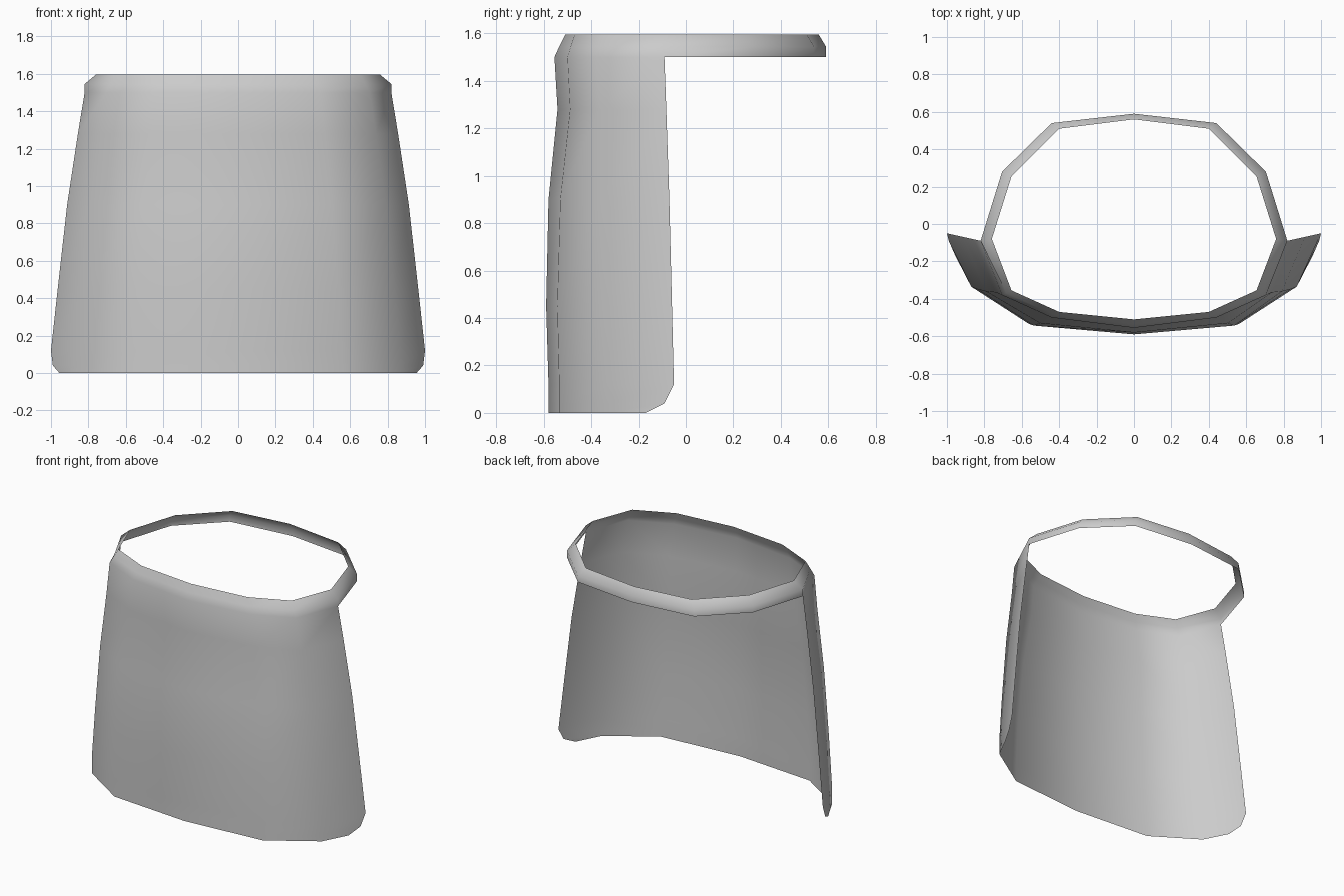
import bpy
import bmesh
from mathutils import Vector

cube = bpy.data.objects.get("Cube")
if cube:
    bpy.data.objects.remove(cube, do_unlink=True)

# Plain grey cloth
GREY = (0.6, 0.6, 0.6, 1)
cloth = bpy.data.materials.new("grey cloth")
cloth.use_nodes = True
cloth.diffuse_color = GREY
cloth.node_tree.nodes["Principled BSDF"].inputs["Base Color"].default_value = GREY


def mirrored(half):
    """Full row from a half row that starts on the centre line."""
    return [Vector((-x, y)) for x, y in reversed(half[1:])] + [Vector(p) for p in half]


def skin(name, rows, closed):
    """Join rows of points into one smooth open sheet or band."""
    bm = bmesh.new()
    grid = [[bm.verts.new(p) for p in row] for row in rows]
    for low, high in zip(grid, grid[1:]):
        count = len(low)
        for i in range(count if closed else count - 1):
            j = (i + 1) % count
            bm.faces.new((low[i], low[j], high[j], high[i]))
    mesh = bpy.data.meshes.new(name)
    bm.to_mesh(mesh)
    bm.free()
    mesh.shade_smooth()
    mesh.materials.append(cloth)
    obj = bpy.data.objects.new(name, mesh)
    bpy.context.collection.objects.link(obj)
    return obj


# Half outlines from the centre front round to the side
hem = [(0, -0.58), (0.56, -0.535), (0.87, -0.335), (1, -0.05)]
waist = [(0, -0.555), (0.44, -0.5), (0.705, -0.38), (0.82, -0.09)]
waist_back = [(0.705, 0.28), (0.44, 0.54), (0, 0.59)]
rim = [(0, -0.51), (0.4, -0.47), (0.655, -0.355), (0.76, -0.08)]
rim_back = [(0.655, 0.255), (0.4, 0.51), (0, 0.56)]

# Front panel: height, blend from hem to waist, forward push of the middle
levels = [(0, 0, 0), (0.04, 0, 0), (0.12, 0, 0), (0.45, 0.2, -0.015),
          (0.9, 0.48, -0.012), (1.28, 0.8, 0.018), (1.5, 1, 0)]
corner = {0: (0.955, -0.17), 0.04: (0.99, -0.09)}
weights = (1, 1, 0.3, 0)
panel = []
for z, t, push in levels:
    half = []
    for a, b, w in zip(hem, waist, weights):
        p = Vector(a).lerp(Vector(b), t)
        half.append((p.x, p.y + push * w))
    half[-1] = corner.get(z, half[-1])
    panel.append([(p.x, p.y, z) for p in mirrored(half)])
panel_obj = skin("front_panel", panel, False)


# Waistband: upright at the back and sides, leaning in at the front
def loop(front, back):
    left = [Vector(p) for p in back]
    right = [Vector((-x, y)) for x, y in reversed(back[:-1])]
    return mirrored(front) + left + right


outer, inner = loop(waist, waist_back), loop(rim, rim_back)
middle = [a.lerp(b, 0.45 if a.y < -0.2 else 0) for a, b in zip(outer, inner)]
band = [[(p.x, p.y, z) for p in ring]
        for ring, z in ((outer, 1.5), (middle, 1.545), (inner, 1.595))]
band_obj = skin("waistband", band, True)

# Sew the band to the panel so that the shading runs on
bpy.ops.object.select_all(action="DESELECT")
band_obj.select_set(True)
panel_obj.select_set(True)
bpy.context.view_layer.objects.active = panel_obj
bpy.ops.object.join()
panel_obj.name = "waist_apron"
bm = bmesh.new()
bm.from_mesh(panel_obj.data)
bmesh.ops.remove_doubles(bm, verts=bm.verts, dist=0.001)
bm.to_mesh(panel_obj.data)
bm.free()
